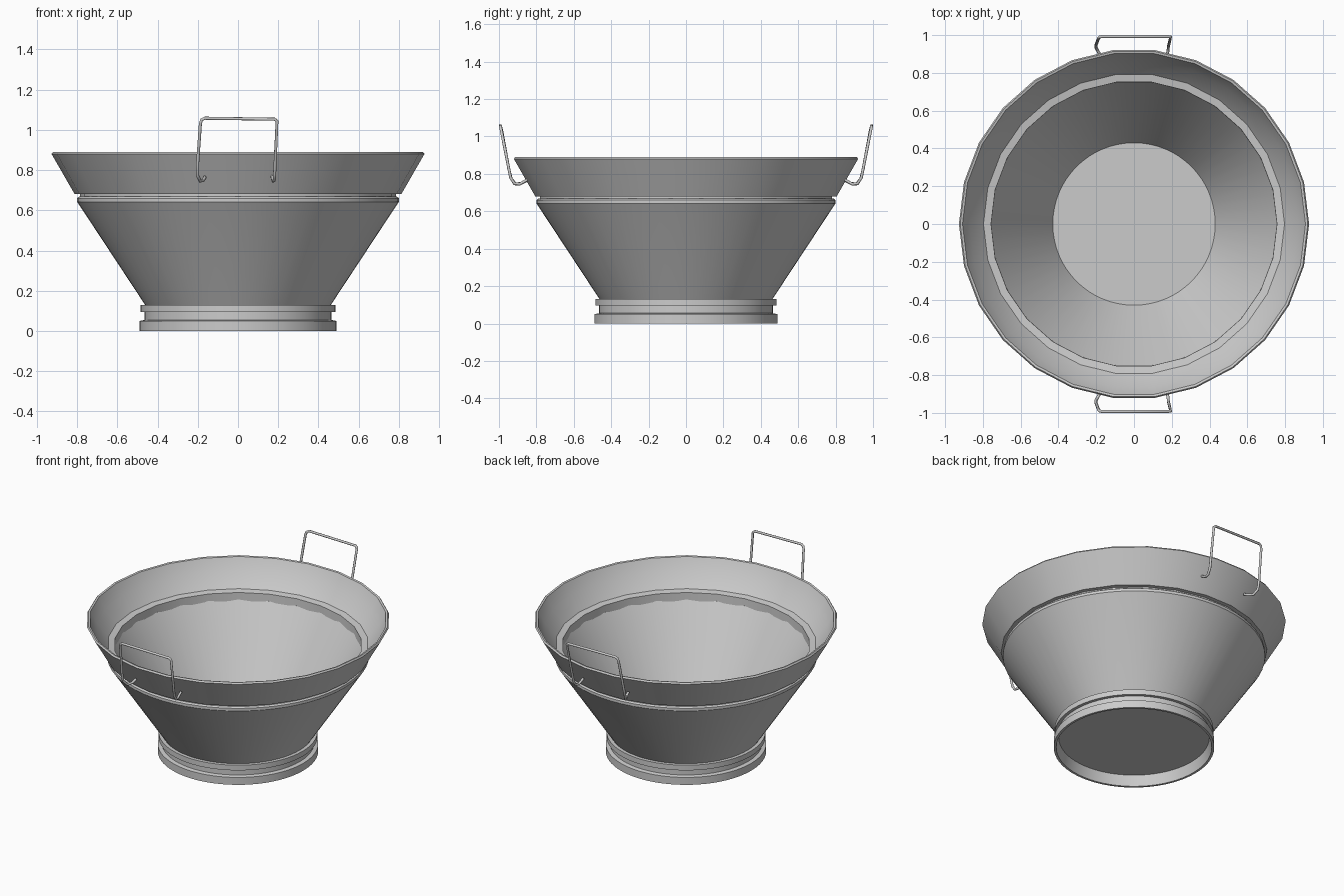
import bpy, bmesh, math

if "Cube" in bpy.data.objects:
    bpy.data.objects.remove(bpy.data.objects["Cube"])


def lathe(name, profile, sides, closed=False):
    """Revolve (radius, z) points around the z axis."""
    bm = bmesh.new()
    rings = []
    for r, z in profile:
        if r == 0:
            rings.append([bm.verts.new((0, 0, z))] * sides)
        else:
            rings.append([bm.verts.new((r * math.cos(math.tau * i / sides),
                                        r * math.sin(math.tau * i / sides), z))
                          for i in range(sides)])
    pairs = list(zip(rings, rings[1:]))
    if closed:
        pairs.append((rings[-1], rings[0]))
    for a, b in pairs:
        for i in range(sides):
            j = (i + 1) % sides
            quad = list(dict.fromkeys((a[i], a[j], b[j], b[i])))
            bm.faces.new(quad)
    bmesh.ops.recalc_face_normals(bm, faces=bm.faces)
    me = bpy.data.meshes.new(name)
    bm.to_mesh(me)
    bm.free()
    ob = bpy.data.objects.new(name, me)
    bpy.context.collection.objects.link(ob)
    me.shade_smooth()
    me.set_sharp_from_angle(angle=math.radians(30))
    return ob


# Tub body: hollow cone on a stepped foot with a recessed underside
lathe("tub_body", [
    (0, 0.07), (0.46, 0.07), (0.475, 0), (0.49, 0), (0.49, 0.05),
    (0.465, 0.055), (0.465, 0.095), (0.485, 0.095), (0.485, 0.13),
    (0.462, 0.13), (0.795, 0.635), (0.80, 0.642), (0.80, 0.66),
    (0.79, 0.668), (0.755, 0.668), (0.43, 0.14), (0, 0.14)], 64)

# Flared rim with an inner ledge, fewer sides than the body
lathe("flared_rim", [
    (0.755, 0.655), (0.785, 0.655), (0.785, 0.68), (0.812, 0.68),
    (0.927, 0.88), (0.92, 0.89), (0.908, 0.887), (0.87, 0.81),
    (0.797, 0.722), (0.757, 0.715)], 26, closed=True)

# Bent wire handles, mirrored front and back
PATH = [(-0.165, 0.85, 0.765), (-0.172, 0.88, 0.75), (-0.188, 0.91, 0.745),
        (-0.202, 0.935, 0.775), (-0.201, 0.948, 0.83), (-0.187, 0.985, 1.03),
        (-0.181, 0.99, 1.05), (-0.165, 0.993, 1.058), (0.182, 0.992, 1.053),
        (0.194, 0.99, 1.043), (0.182, 0.938, 0.78), (0.18, 0.918, 0.748),
        (0.175, 0.89, 0.745), (0.17, 0.85, 0.768)]
for name, side in (("back_handle", 1), ("front_handle", -1)):
    cu = bpy.data.curves.new(name, 'CURVE')
    cu.dimensions = '3D'
    cu.bevel_depth = 0.008
    cu.bevel_resolution = 2
    cu.use_fill_caps = True
    sp = cu.splines.new('POLY')
    sp.points.add(len(PATH) - 1)
    for p, (x, y, z) in zip(sp.points, PATH):
        p.co = (x, y * side, z, 1)
    sp.use_smooth = True
    bpy.context.collection.objects.link(bpy.data.objects.new(name, cu))
